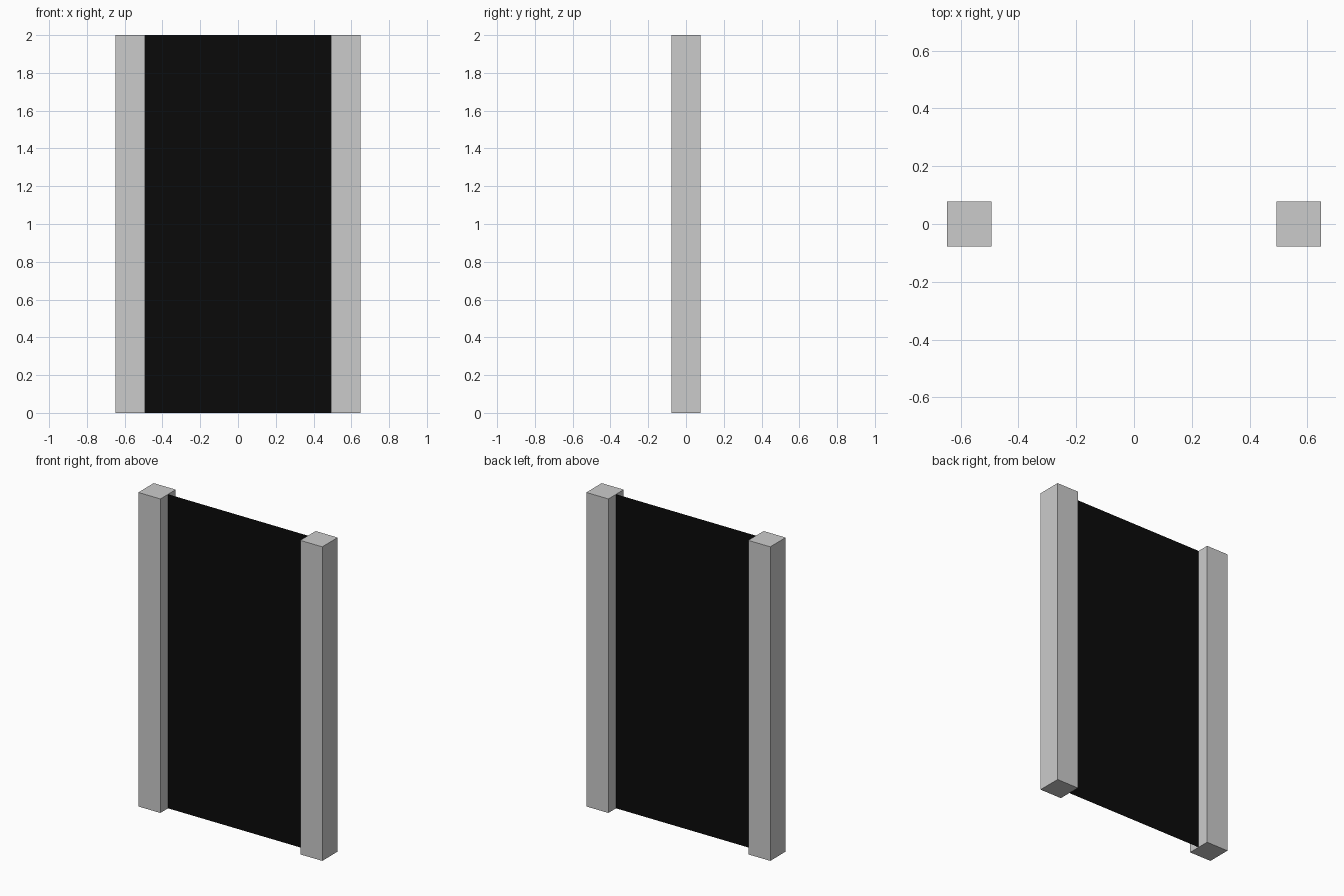
import bpy

HEIGHT = 2.0
POST = 0.155      # post width and depth
HALF_WIDTH = 0.648

cube = bpy.data.objects.get("Cube")
if cube:
    bpy.data.objects.remove(cube, do_unlink=True)


def make_material(name, color):
    mat = bpy.data.materials.new(name)
    mat.use_nodes = True
    mat.diffuse_color = color
    bsdf = next(n for n in mat.node_tree.nodes if n.type == "BSDF_PRINCIPLED")
    bsdf.inputs["Base Color"].default_value = color
    return mat


def finish(name, scale, mat):
    obj = bpy.context.object
    obj.name = name
    obj.scale = scale
    bpy.ops.object.transform_apply(location=False, rotation=True, scale=True)
    obj.data.materials.append(mat)
    return obj


grey = make_material("light grey", (0.6, 0.6, 0.6, 1))
black = make_material("black", (0.003, 0.003, 0.003, 1))

# Square posts on both sides
for name, side in (("left_post", 1), ("right_post", -1)):
    x = side * (HALF_WIDTH - POST / 2)
    bpy.ops.mesh.primitive_cube_add(size=1, location=(x, 0, HEIGHT / 2))
    finish(name, (POST, POST, HEIGHT), grey)

# Thin upright sheet spanning the gap between the posts
bpy.ops.mesh.primitive_plane_add(size=1, location=(0, 0, HEIGHT / 2),
                                 rotation=(1.5707963, 0, 0))
finish("panel", (2 * (HALF_WIDTH - POST), HEIGHT, 1), black)
